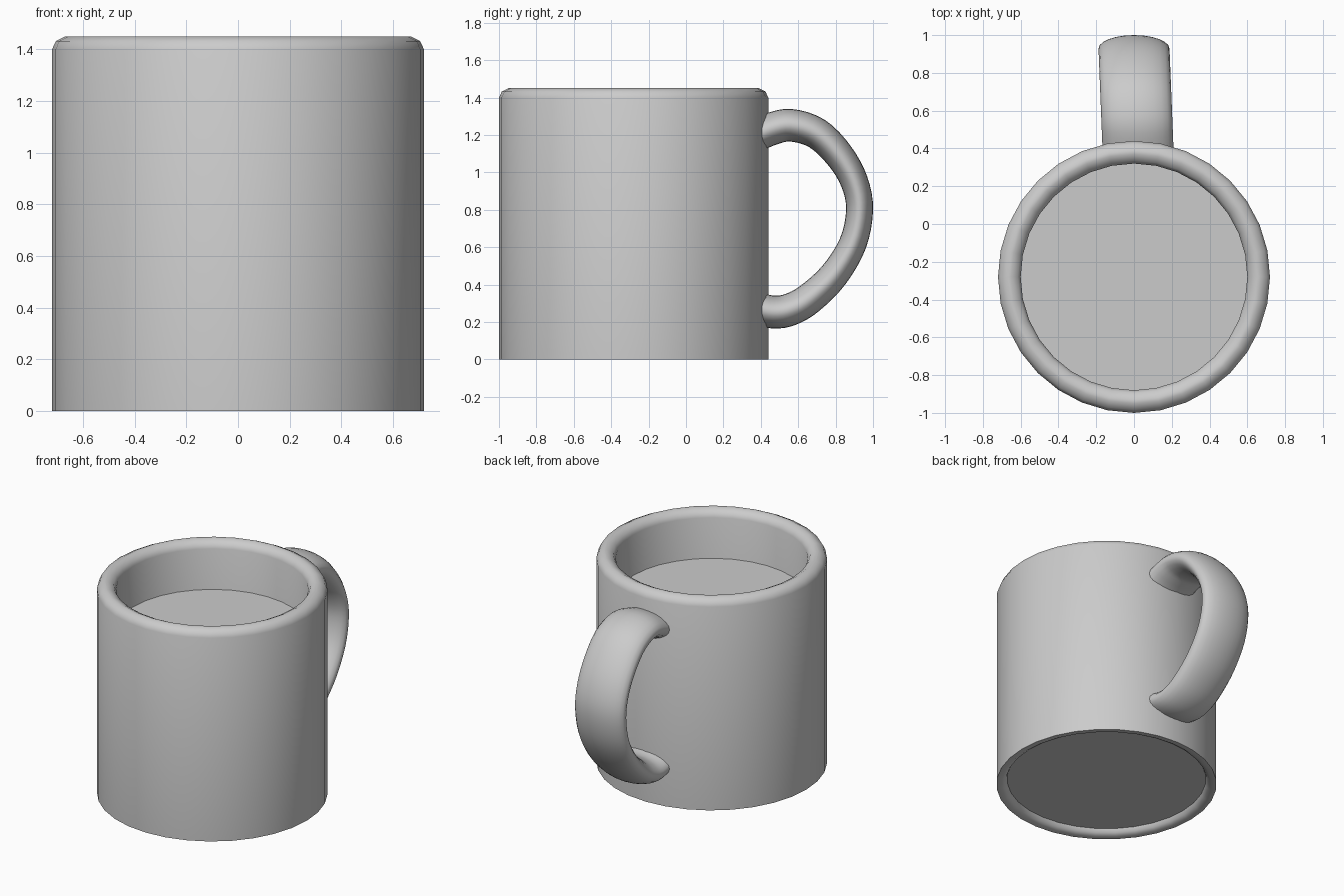
import bpy, bmesh
from math import sin, cos, pi, radians
from mathutils import Vector

if "Cube" in bpy.data.objects:
    bpy.data.objects.remove(bpy.data.objects["Cube"])

CENTRE_Y = -0.28
SIDES = 32


def loft(name, rings, angle=50):
    """Skin a list of equal-length vertex rings and cap both ends."""
    bm = bmesh.new()
    rows = [[bm.verts.new(p) for p in ring] for ring in rings]
    n = len(rows[0])
    for a, b in zip(rows, rows[1:]):
        for i in range(n):
            j = (i + 1) % n
            bm.faces.new((a[i], a[j], b[j], b[i]))
    bm.faces.new(rows[0])
    bm.faces.new(rows[-1])
    bmesh.ops.recalc_face_normals(bm, faces=bm.faces[:])
    mesh = bpy.data.meshes.new(name)
    bm.to_mesh(mesh)
    bm.free()
    obj = bpy.data.objects.new(name, mesh)
    bpy.context.collection.objects.link(obj)
    bpy.ops.object.select_all(action='DESELECT')
    obj.select_set(True)
    bpy.context.view_layer.objects.active = obj
    bpy.ops.object.shade_smooth_by_angle(angle=radians(angle))
    return obj


def circle(r, z):
    return [(r * cos(2 * pi * i / SIDES), CENTRE_Y + r * sin(2 * pi * i / SIDES), z)
            for i in range(SIDES)]


def smooth_path(pts, steps):
    """Catmull-Rom curve through the given points."""
    p = [Vector(q) for q in pts]
    p = [2 * p[0] - p[1]] + p + [2 * p[-1] - p[-2]]
    out = []
    for a, b, c, d in zip(p, p[1:], p[2:], p[3:]):
        for s in range(steps):
            t = s / steps
            out.append(0.5 * (2 * b + (c - a) * t + (2 * a - 5 * b + 4 * c - d) * t ** 2
                              + (3 * b - a - 3 * c + d) * t ** 3))
    return out + [p[-2]]


# Cup: recessed foot, straight wall, rounded rim, hollow inside
cup_profile = [(0.65, 0.04), (0.66, 0.015), (0.685, 0.0), (0.72, 0.0),
               (0.72, 1.40), (0.705, 1.432), (0.67, 1.45), (0.65, 1.45),
               (0.615, 1.432), (0.60, 1.40), (0.60, 0.12)]
loft("cup", [circle(r, z) for r, z in cup_profile])

# Drink: flat surface a little below the rim
loft("drink", [circle(0.602, 1.06), circle(0.602, 1.12)])

# Handle: flattened oval swept along a lopsided loop (y, z)
path = smooth_path([(0.36, 1.19), (0.45, 1.23), (0.56, 1.252), (0.70, 1.208),
                    (0.82, 1.09), (0.90, 0.95), (0.928, 0.80), (0.892, 0.62),
                    (0.79, 0.45), (0.66, 0.325), (0.56, 0.268), (0.47, 0.253),
                    (0.36, 0.275)], 4)
rings = []
for k, p in enumerate(path):
    tangent = (path[min(k + 1, len(path) - 1)] - path[max(k - 1, 0)]).normalized()
    normal = Vector((-tangent.y, tangent.x))
    thick = 0.088 - 0.016 * sin(pi * k / (len(path) - 1)) ** 4
    lean = 0.02 * (0.93 - p.x) / 0.5
    ring = []
    for i in range(24):
        a = 2 * pi * i / 24
        q = p + normal * (thick * sin(a))
        ring.append((lean + 0.188 * cos(a), q.x, q.y))
    rings.append(ring)
loft("handle", rings)
